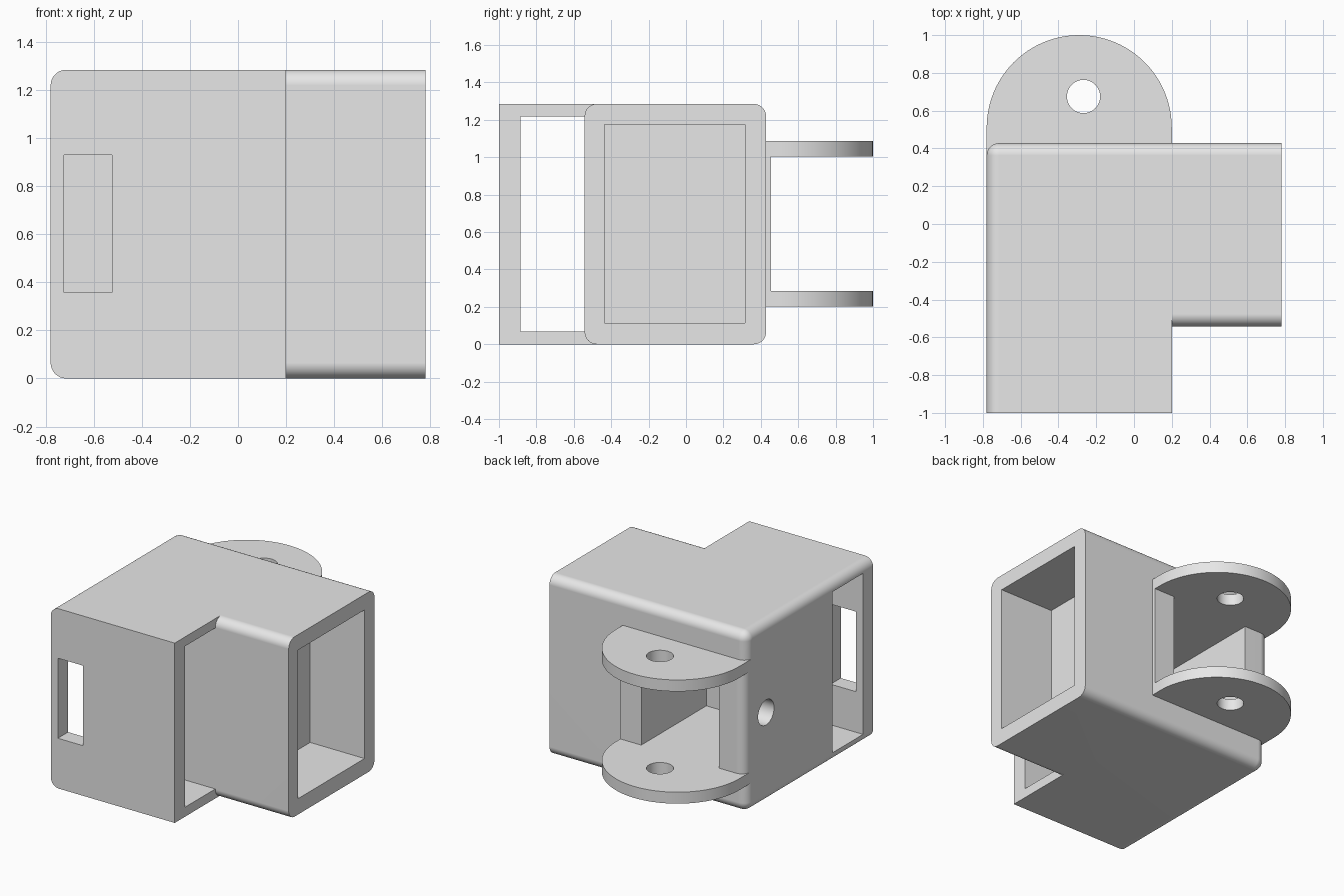
import bpy, bmesh, math
from mathutils import Vector

cube = bpy.data.objects.get("Cube")
if cube:
    bpy.data.objects.remove(cube, do_unlink=True)

# Main dimensions
LEFT, STEP, RIGHT = -0.78, 0.20, 0.78
FRONT, ARM_FRONT, BACK = -1.0, -0.542, 0.428
TOP, R = 1.285, 0.065
PIN_X = (LEFT + STEP) / 2
LUG_R = (STEP - LEFT) / 2

grey = bpy.data.materials.new("light grey")
grey.use_nodes = True
grey.diffuse_color = (0.8, 0.8, 0.8, 1)
grey.node_tree.nodes["Principled BSDF"].inputs["Base Color"].default_value = (0.8, 0.8, 0.8, 1)


def prism(name, points, axis, low, high, rounded=None):
    """Extrude a flat profile along x or z, optionally rounding chosen edges."""
    def place(a, b, t):
        return Vector((t, a, b)) if axis == "x" else Vector((a, b, t))
    bm = bmesh.new()
    face = bm.faces.new([bm.verts.new(place(a, b, low)) for a, b in points])
    grown = bmesh.ops.extrude_face_region(bm, geom=[face])["geom"]
    verts = [g for g in grown if isinstance(g, bmesh.types.BMVert)]
    bmesh.ops.translate(bm, verts=verts, vec=place(0, 0, high - low))
    bmesh.ops.recalc_face_normals(bm, faces=bm.faces[:])
    if rounded:
        edges = [e for e in bm.edges if rounded(e.verts[0].co, e.verts[1].co)]
        bmesh.ops.bevel(bm, geom=edges, offset=R, segments=8, profile=0.5, affect="EDGES")
    mesh = bpy.data.meshes.new(name)
    bm.to_mesh(mesh)
    bm.free()
    mesh.materials.append(grey)
    obj = bpy.data.objects.new(name, mesh)
    bpy.context.collection.objects.link(obj)
    return obj


def block(name, x, y, z):
    return prism(name, [(x[0], y[0]), (x[1], y[0]), (x[1], y[1]), (x[0], y[1])], "z", *z)


def arc(ca, cb, radius, start, end, steps):
    angles = [math.radians(start + (end - start) * i / steps) for i in range(steps + 1)]
    return [(ca + radius * math.cos(t), cb + radius * math.sin(t)) for t in angles]


def combine(target, tool, operation):
    """Apply a boolean and discard the helper."""
    tool.hide_render = True
    mod = target.modifiers.new(operation, "BOOLEAN")
    mod.operation, mod.solver, mod.object = operation, "EXACT", tool
    bpy.context.view_layer.update()
    result = bpy.data.meshes.new_from_object(
        target.evaluated_get(bpy.context.evaluated_depsgraph_get()))
    target.modifiers.clear()
    target.data = result
    bpy.data.objects.remove(tool, do_unlink=True)


# L-shaped housing with rounded left and back edges
def is_round(p, q):
    def both(i, value):
        return abs(p[i] - value) < 1e-4 and abs(q[i] - value) < 1e-4
    return (both(0, LEFT) and not both(1, FRONT)) or (both(1, BACK) and not both(0, RIGHT))


outline = [(LEFT, FRONT), (STEP, FRONT), (STEP, ARM_FRONT),
           (RIGHT, ARM_FRONT), (RIGHT, BACK), (LEFT, BACK)]
housing = prism("bracket_housing", outline, "z", 0, TOP, is_round)

# Round the front edges of the side arm, top and bottom
for flip in (False, True):
    corner = arc(ARM_FRONT + R, TOP - R, R, 180, 90, 8)
    corner += [(ARM_FRONT + R, TOP + 0.05), (ARM_FRONT - 0.05, TOP + 0.05),
               (ARM_FRONT - 0.05, TOP - R)]
    if flip:
        corner = [(y, TOP - z) for y, z in corner]
    combine(housing, prism("edge_cutter", corner, "x", STEP, RIGHT + 0.1), "DIFFERENCE")

# Raised pad between the hinge lugs
pad = [(STEP, 0.3), (STEP, 0.455)] + arc(LEFT + R, 0.455 - R, R, 90, 180, 8) + [(LEFT, 0.3)]
combine(housing, prism("hinge_pad", pad, "z", 0.25, 1.04), "UNION")

# Two round-ended hinge lugs
lug = [(LEFT, 0.3), (STEP, 0.3)] + arc(PIN_X, 1 - LUG_R, LUG_R, 0, 180, 48)
for low, high in ((0.203, 0.285), (1.005, 1.087)):
    combine(housing, prism("hinge_lug", lug, "z", low, high), "UNION")

# Openings: cross tunnel, front slot, side pocket, hinge recess, pin and side holes
cutters = [
    block("tunnel", (LEFT - 0.1, STEP + 0.05), (-0.885, ARM_FRONT), (0.068, 1.218)),
    block("slot", (-0.724, -0.524), (FRONT - 0.1, -0.8), (0.358, 0.93)),
    block("pocket", (0.35, RIGHT + 0.1), (-0.435, 0.315), (0.113, 1.175)),
    block("recess", (-0.58, 0.035), (-0.28, 0.6), (0.285, 1.005)),
    prism("pin_hole", arc(-0.267, 0.675, 0.088, 0, 348.75, 31), "z", 0.15, 1.15),
    prism("side_hole", arc(0.21, 0.643, 0.09, 0, 348.75, 31), "x", LEFT - 0.1, -0.45),
]
for cutter in cutters:
    combine(housing, cutter, "DIFFERENCE")

# Smooth the curved surfaces, keep flat faces flat
bpy.ops.object.select_all(action="DESELECT")
housing.select_set(True)
bpy.context.view_layer.objects.active = housing
bpy.ops.object.shade_smooth_by_angle(angle=math.radians(30))
weighted = housing.modifiers.new("Weighted normals", "WEIGHTED_NORMAL")
weighted.keep_sharp = True
